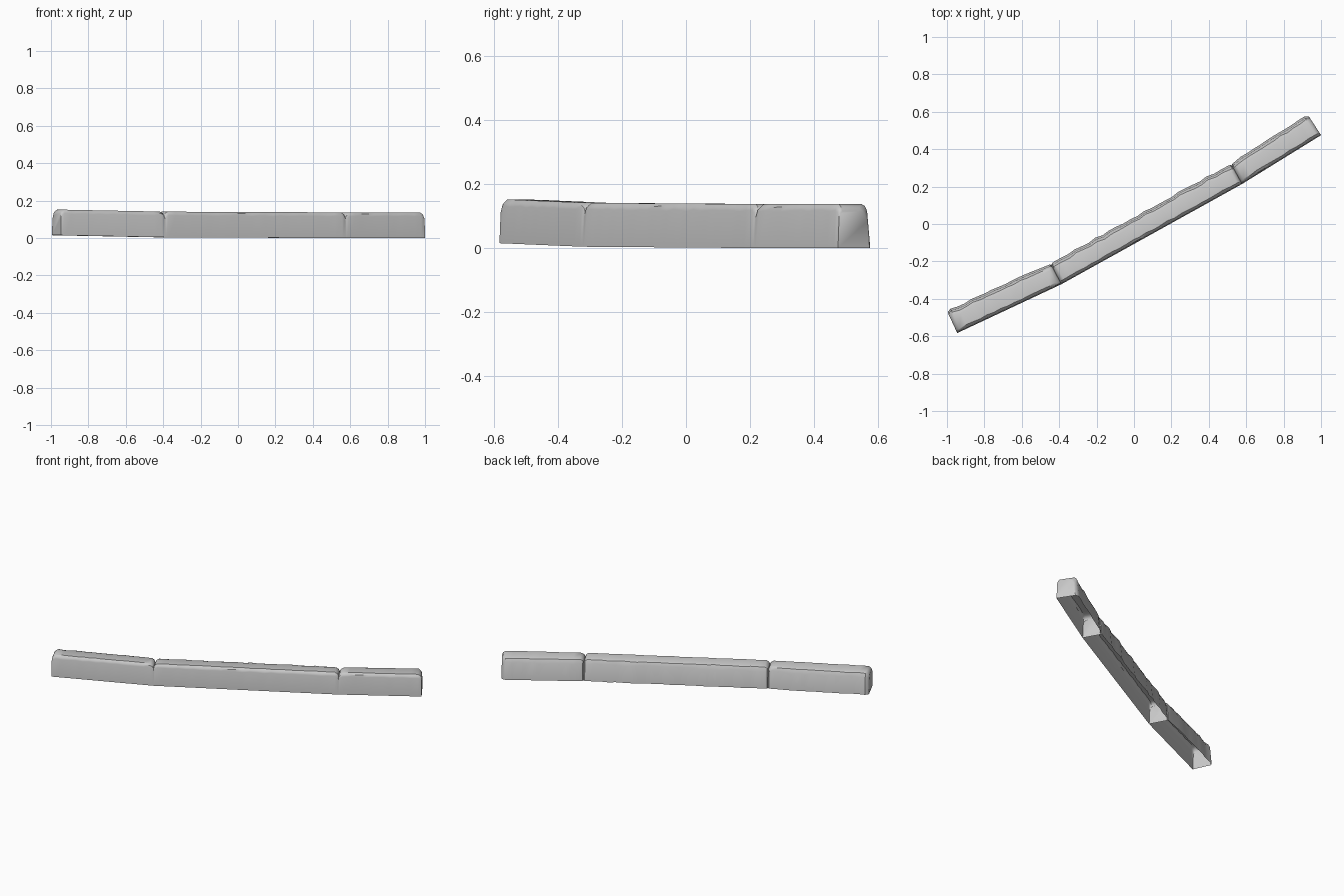
import bpy, bmesh, math, random
from mathutils import Vector

random.seed(4)
cube = bpy.data.objects.get("Cube")
if cube:
    bpy.data.objects.remove(cube, do_unlink=True)

# Plain stone colour
stone = bpy.data.materials.new("grey_stone")
stone.use_nodes = True
GREY = (0.58, 0.58, 0.58, 1)
stone.diffuse_color = GREY
stone.node_tree.nodes["Principled BSDF"].inputs["Base Color"].default_value = GREY

# Front and back bottom corners at the ends and joints of the kerb
front = [Vector(p) for p in ((-0.945, -0.583, 0.015), (-0.388, -0.322, 0.004),
                             (0.578, 0.214, 0), (1.0, 0.475, 0))]
back = [Vector(p) for p in ((-1.0, -0.465, 0.015), (-0.447, -0.21, 0.004),
                            (0.518, 0.323, 0), (0.93, 0.583, 0))]
HEIGHT = 0.137
BEVEL = 0.022


def section(a, b, inset):
    """Worn cross-section from the front foot over the top to the back foot."""
    across = (b - a).normalized()
    width = (b - a).length
    top = HEIGHT - inset
    wear = random.uniform(0, 0.006)
    chip = random.uniform(0, 0.012)
    sway = random.uniform(-0.004, 0.004) if inset == 0 else 0
    rear = width - inset * 0.5 + sway
    profile = [(0, 0), (0.004, top - 0.018 - wear), (0.008, top - 0.007 - wear / 2),
               (0.016 + wear, top), (rear - 0.030 - chip, top),
               (rear - 0.018 - chip / 2, top - 0.006), (rear - 0.010, top - 0.022 - chip),
               (rear, 0)]
    return [a + across * v + Vector((0, 0, z)) for v, z in profile]


def kerb_block(name, i):
    """Open-bottomed stone between two joints, with rounded end edges."""
    length = (front[i + 1] - front[i]).length
    steps = round(length / 0.045)
    inner = [BEVEL + (length - 2 * BEVEL) * k / steps for k in range(steps + 1)]
    ends = [(0, BEVEL), (BEVEL * 0.3, BEVEL * 0.4)]
    stations = ends + [(d, 0) for d in inner] + [(length - d, s) for d, s in reversed(ends)]

    bm = bmesh.new()
    rows = []
    for d, inset in stations:
        t = d / length
        points = section(front[i].lerp(front[i + 1], t), back[i].lerp(back[i + 1], t), inset)
        rows.append([bm.verts.new(p) for p in points])
    for r, s in zip(rows, rows[1:]):
        for k in range(len(r) - 1):
            bm.faces.new((r[k], s[k], s[k + 1], r[k + 1]))
    bm.faces.new(rows[0])
    bm.faces.new(rows[-1][::-1])

    mesh = bpy.data.meshes.new(name)
    bm.to_mesh(mesh)
    bm.free()
    mesh.materials.append(stone)
    obj = bpy.data.objects.new(name, mesh)
    bpy.context.collection.objects.link(obj)
    bpy.ops.object.select_all(action='DESELECT')
    obj.select_set(True)
    bpy.context.view_layer.objects.active = obj
    bpy.ops.object.shade_smooth_by_angle(angle=math.radians(35))


# Three stones laid end to end
for index, label in enumerate(("right_kerb_stone", "middle_kerb_stone", "left_kerb_stone")):
    kerb_block(label, index)
